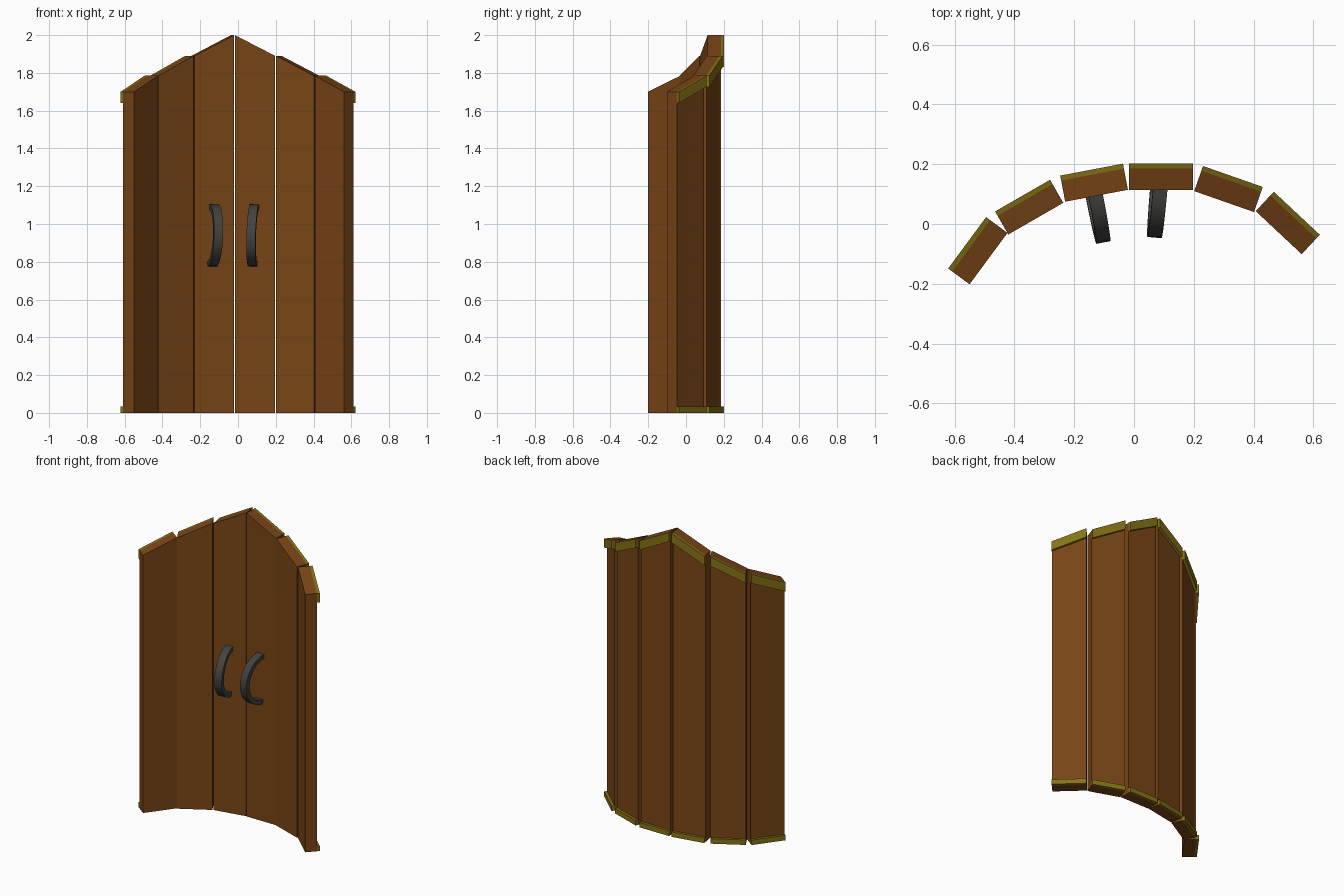
import bpy, bmesh, math
from mathutils import Vector, Matrix

if "Cube" in bpy.data.objects:
    bpy.data.objects.remove(bpy.data.objects["Cube"])


def material(name, rgb):
    m = bpy.data.materials.new(name)
    m.diffuse_color = (*rgb, 1)
    m.use_nodes = True
    m.node_tree.nodes["Principled BSDF"].inputs["Base Color"].default_value = m.diffuse_color
    return m


WOOD = material("wood", (0.19, 0.06, 0.008))
BRASS = material("trim", (0.24, 0.17, 0.008))
IRON = material("iron", (0.055, 0.055, 0.05))


def make_object(name, bm, mat):
    bmesh.ops.recalc_face_normals(bm, faces=bm.faces)
    me = bpy.data.meshes.new(name)
    bm.to_mesh(me)
    bm.free()
    me.materials.append(mat)
    ob = bpy.data.objects.new(name, me)
    bpy.context.collection.objects.link(ob)
    return ob


def slab(name, a, b, d0, d1, low, high, mat):
    """Upright board from a to b, between two depths, with sloping ends."""
    a, b = Vector(a), Vector(b)
    d = (b - a).normalized()
    n = Vector((d.y, -d.x))
    bm = bmesh.new()
    corners = [(a, 0, d0), (b, 1, d0), (b, 1, d1), (a, 0, d1)]
    rings = [[bm.verts.new((*(p + n * off), z[i])) for p, i, off in corners]
             for z in (low, high)]
    bm.faces.new(rings[0])
    bm.faces.new(rings[1])
    for i in range(4):
        j = (i + 1) % 4
        bm.faces.new((rings[0][i], rings[0][j], rings[1][j], rings[1][i]))
    return make_object(name, bm, mat)


# Planks: back edge left, back edge right, top heights
planks = [
    ((-0.622, -0.149), (-0.495, 0.023), 1.70, 1.785),
    ((-0.465, 0.042), (-0.281, 0.148), 1.785, 1.89),
    ((-0.247, 0.162), (-0.037, 0.202), 1.89, 2.0),
    ((-0.016, 0.202), (0.197, 0.202), 2.0, 1.89),
    ((0.231, 0.194), (0.431, 0.124), 1.89, 1.785),
    ((0.468, 0.108), (0.622, -0.036), 1.785, 1.70),
]
TRIM, DEPTH = 0.017, 0.089
for i, (a, b, za, zb) in enumerate(planks, 1):
    slab(f"plank_{i}", a, b, TRIM, DEPTH, (0, 0), (za, zb), WOOD)
    slab(f"top_trim_{i}", a, b, 0, TRIM, (za - 0.06, zb - 0.06), (za, zb), BRASS)
    slab(f"bottom_trim_{i}", a, b, 0, TRIM, (0, 0), (0.033, 0.033), BRASS)


# Handles: half rings of flat bar
def handle(name, loc, yaw, roll):
    bm = bmesh.new()
    segs, w = 16, 0.024
    rings = []
    for k in range(segs + 1):
        t = math.pi * k / segs
        r_in = 0.137 - 0.004 * math.sin(t)
        rings.append([bm.verts.new((x, -r * math.sin(t), r * math.cos(t)))
                      for x, r in ((-w, r_in), (w, r_in), (w, 0.165), (-w, 0.165))])
    for p, q in zip(rings, rings[1:]):
        for i in range(4):
            j = (i + 1) % 4
            bm.faces.new((p[i], p[j], q[j], q[i]))
    bm.faces.new(rings[0])
    bm.faces.new(rings[-1])
    ob = make_object(name, bm, IRON)
    ob.matrix_world = (Matrix.Translation(loc) @ Matrix.Rotation(yaw, 4, 'Z')
                       @ Matrix.Rotation(roll, 4, 'Y'))
    bpy.ops.object.select_all(action='DESELECT')
    ob.select_set(True)
    bpy.context.view_layer.objects.active = ob
    bpy.ops.object.shade_smooth_by_angle(angle=math.radians(35))


handle("left_handle", (-0.134, 0.10, 0.94), math.radians(11), math.radians(1.8))
handle("right_handle", (0.083, 0.119, 0.94), math.radians(-5), math.radians(1.8))
